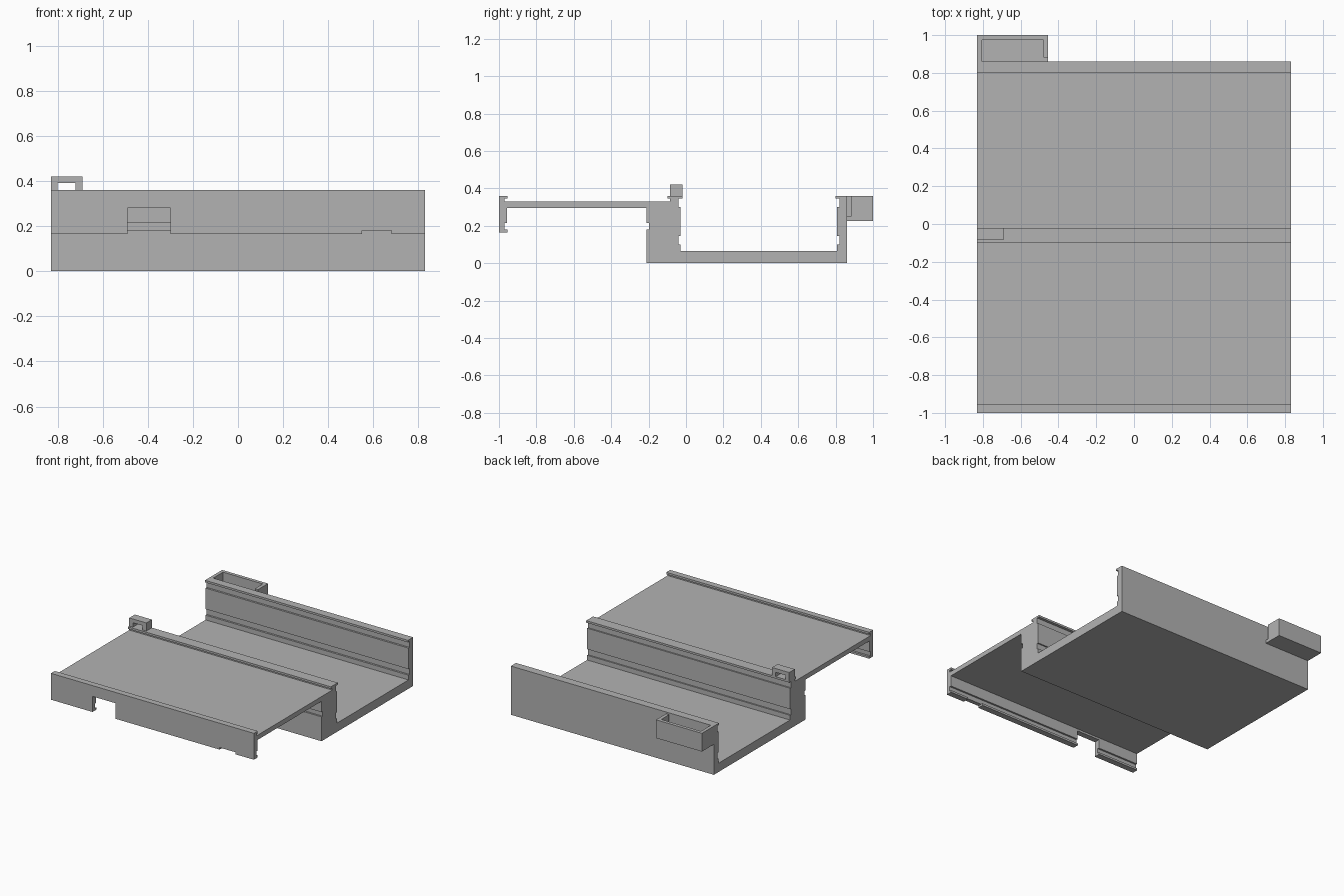
import bpy
import bmesh
from mathutils import Vector

if "Cube" in bpy.data.objects:
    bpy.data.objects.remove(bpy.data.objects["Cube"], do_unlink=True)

HALF = 0.83  # half of the rail length along x

grey = bpy.data.materials.new("plain grey")
grey.use_nodes = True
grey.diffuse_color = (0.45, 0.45, 0.45, 1)
grey.node_tree.nodes["Principled BSDF"].inputs["Base Color"].default_value = grey.diffuse_color


def extrude(name, profile, start, end, axis="x"):
    """Extrude a closed outline along x (points are y, z) or y (points are x, z)."""
    bm = bmesh.new()
    if axis == "x":
        verts = [bm.verts.new((start, a, b)) for a, b in profile]
        step = Vector((end - start, 0, 0))
    else:
        verts = [bm.verts.new((a, start, b)) for a, b in profile]
        step = Vector((0, end - start, 0))
    face = bm.faces.new(verts)
    made = bmesh.ops.extrude_face_region(bm, geom=[face], use_keep_orig=True)
    moved = [v for v in made["geom"] if isinstance(v, bmesh.types.BMVert)]
    bmesh.ops.translate(bm, verts=moved, vec=step)
    bmesh.ops.recalc_face_normals(bm, faces=bm.faces)
    mesh = bpy.data.meshes.new(name)
    bm.to_mesh(mesh)
    bm.free()
    mesh.materials.append(grey)
    obj = bpy.data.objects.new(name, mesh)
    bpy.context.collection.objects.link(obj)
    return obj


def box(name, x, y, z):
    outline = [(y[0], z[0]), (y[1], z[0]), (y[1], z[1]), (y[0], z[1])]
    return extrude(name, outline, x[0], x[1])


def cut(target, x, y, z):
    """Subtract a box and delete the cutter afterwards."""
    cutter = box("cutter", x, y, z)
    cutter.hide_render = True
    mod = target.modifiers.new("cut", "BOOLEAN")
    mod.operation = "DIFFERENCE"
    mod.solver = "EXACT"
    mod.object = cutter
    bpy.context.view_layer.objects.active = target
    bpy.ops.object.modifier_apply(modifier=mod.name)
    bpy.data.objects.remove(cutter, do_unlink=True)


# Front skirt with inner grooves at top and bottom
skirt = extrude("front_skirt", [
    (-1, .165), (-.955, .165), (-.955, .18), (-.97, .18), (-.97, .215),
    (-.957, .215), (-.957, .295), (-.957, .33), (-.97, .33), (-.97, .345),
    (-.955, .345), (-.955, .36), (-1, .36)], -HALF, HALF)
cut(skirt, (-.49, -.3), (-1.1, -.9), (.1, .28))
cut(skirt, (.55, .68), (-1.1, -.9), (.1, .18))

# Flat deck between the skirt and the middle wall
box("deck", (-HALF, HALF), (-.957, -.21), (.295, .33))

# Tray: thick middle wall, floor and grooved back wall
extrude("tray", [
    (-.21, 0), (.86, 0), (.86, .36), (.8, .36), (.8, .345),
    (.82, .345), (.82, .3), (.806, .3), (.806, .145), (.82, .145),
    (.82, .1), (.806, .1), (.806, .065), (-.03, .065), (-.03, .1),
    (-.04, .1), (-.04, .145), (-.03, .145), (-.03, .3), (-.04, .3),
    (-.04, .345), (-.02, .345), (-.02, .36), (-.1, .36), (-.1, .345),
    (-.085, .345), (-.085, .33), (-.21, .33), (-.21, .215), (-.197, .215),
    (-.197, .18), (-.21, .18)], -HALF, HALF)

# Small arch on the middle lip
extrude("lip_loop", [
    (-.83, .36), (-.8, .36), (-.8, .392), (-.72, .392), (-.72, .36),
    (-.69, .36), (-.69, .42), (-.83, .42)], -.085, -.02, axis="y")

# Open bin on the back wall, with a slot in its inner end
back_bin = box("back_bin", (-HALF, -.455), (.86, 1), (.225, .36))
cut(back_bin, (-.805, -.48), (.85, .975), (.25, .4))
cut(back_bin, (-.5, -.4), (.85, .882), (.25, .4))
